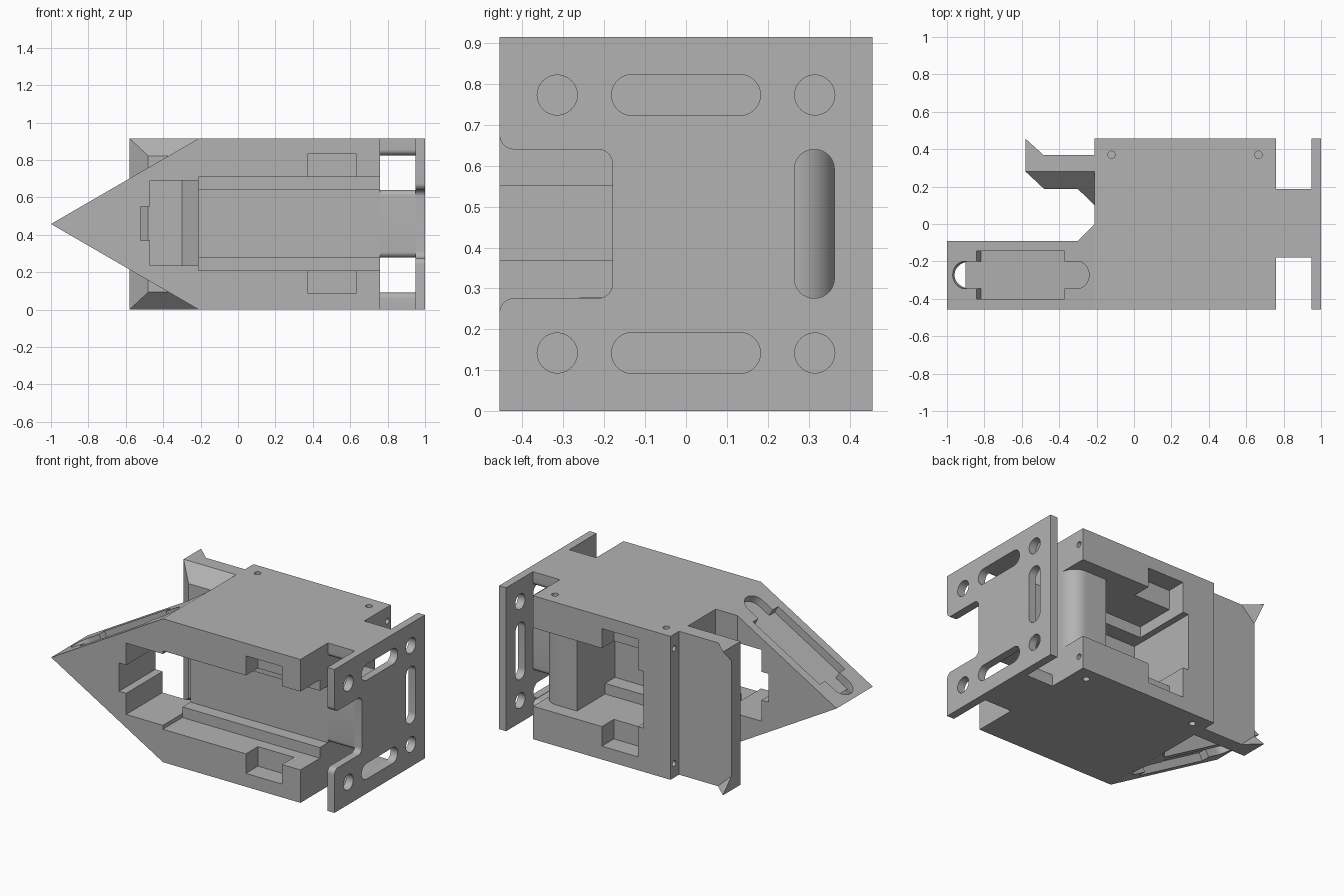
import bpy, bmesh, math
from mathutils import Vector, Matrix

if "Cube" in bpy.data.objects:
    bpy.data.objects.remove(bpy.data.objects["Cube"])

H, MID, W = 0.915, 0.4575, 0.456
grey = bpy.data.materials.new("plain grey")
grey.diffuse_color = (0.45, 0.45, 0.45, 1)
grey.use_nodes = True
grey.node_tree.nodes["Principled BSDF"].inputs["Base Color"].default_value = grey.diffuse_color


def make(name, bm):
    bmesh.ops.recalc_face_normals(bm, faces=bm.faces)
    me = bpy.data.meshes.new(name)
    bm.to_mesh(me)
    bm.free()
    me.materials.append(grey)
    ob = bpy.data.objects.new(name, me)
    bpy.context.collection.objects.link(ob)
    return ob


def prism(name, axis, pts, lo, hi, matrix=None):
    """Extrude a 2D outline along an axis: x takes (y,z), y takes (x,z), z takes (x,y)."""
    put = {'x': lambda p, t: (t, p[0], p[1]),
           'y': lambda p, t: (p[0], t, p[1]),
           'z': lambda p, t: (p[0], p[1], t)}[axis]
    bm = bmesh.new()
    a = [bm.verts.new(put(p, lo)) for p in pts]
    b = [bm.verts.new(put(p, hi)) for p in pts]
    bm.faces.new(a)
    bm.faces.new(b[::-1])
    for i in range(len(pts)):
        j = (i + 1) % len(pts)
        bm.faces.new((a[i], a[j], b[j], b[i]))
    if matrix:
        bm.transform(matrix)
    return make(name, bm)


def rect(x0, x1, y0, y1):
    return [(x0, y0), (x1, y0), (x1, y1), (x0, y1)]


def arc(cx, cy, r, a0, a1, n=8):
    return [(cx + r * math.cos(math.radians(a0 + (a1 - a0) * i / n)),
             cy + r * math.sin(math.radians(a0 + (a1 - a0) * i / n))) for i in range(n + 1)]


def circle(cx, cy, r, n=24):
    return arc(cx, cy, r, 0, 360 - 360 / n, n - 1)


def rounded(x0, x1, y0, y1, r):
    return (arc(x1 - r, y1 - r, r, 0, 90) + arc(x0 + r, y1 - r, r, 90, 180)
            + arc(x0 + r, y0 + r, r, 180, 270) + arc(x1 - r, y0 + r, r, 270, 360))


def boolean(ob, tool, op='DIFFERENCE'):
    m = ob.modifiers.new("cut", 'BOOLEAN')
    m.operation, m.solver, m.object = op, 'EXACT', tool
    bpy.context.view_layer.objects.active = ob
    bpy.ops.object.modifier_apply(modifier=m.name)
    bpy.data.objects.remove(tool)


def cut(ob, *args, **kw):
    boolean(ob, prism("cutter", *args, **kw))


# body with the pointed arm: plan outline intersected with side outline
body = prism("body", 'z', [(-1, -W), (.76, -W), (.76, W), (-.21, W), (-.21, 0),
                           (-.3, -.09), (-1, -.09)], 0, H)
boolean(body, prism("cutter", 'y', [(-1, MID), (-.21, 0), (.9, 0), (.9, H), (-.21, H)], -.7, .7),
        'INTERSECT')

# front channel, stepped, running through the arm
cut(body, 'y', rect(-.211, .9, .21, .71), -.6, -.26)
cut(body, 'y', rect(-.211, .9, .278, .64), -.3, -.18)
cut(body, 'y', rect(-.47, -.21, .235, .69), -.6, .02)
cut(body, 'y', rect(-.52, -.46, .37, .55), -.6, .02)
cut(body, 'y', rect(.375, .63, .085, .835), -.6, -.335)
# back channel, stepped, open to the right
cut(body, 'y', rect(.02, .9, .21, .71), .08, .6)
cut(body, 'y', rect(-.02, .9, .278, .64), -.02, .6)
cut(body, 'y', rect(.02, .275, .085, .835), .335, .6)

# slots sunk into both slopes of the arm
r, cy, hw = .0725, -.2725, .1275
s0, s1, e0, e1 = .182, .727, .035 + r, .878 - r
slot = ([(s0, cy - r), (s0, cy - hw), (s1, cy - hw), (s1, cy - r)]
        + arc(e1, cy, r, -90, 90, 16)
        + [(s1, cy + r), (s1, cy + hw), (s0, cy + hw), (s0, cy + r)]
        + arc(e0, cy, r, 90, 270, 16))
for s in (1, -1):
    mat = (Matrix.Translation((-1, 0, MID)) @ Matrix.Diagonal((1, 1, s, 1))
           @ Matrix.Rotation(-math.atan2(MID, .79), 4, 'Y'))
    cut(body, 'z', slot, -.05, .1, matrix=mat)

# screw holes
for x in (-.12, .665):
    for z in (0, H):
        cut(body, 'z', circle(x, .37, .02, 16), z - .1, z + .1)
for z in (.09, H - .09):
    for x in (-.21, .76):
        cut(body, 'x', circle(.42, z, .018, 16), x - .1, x + .1)

# rounded tie column inside the back channel
column = prism("tie_column", 'z', [(.515, -.021), (.76, -.021)] + arc(.66, .265, .1, 0, 90, 12)
               + [(.515, .365)], .209, .711)

# neck bars joining the body to the mounting plate
middle = prism("neck_middle", 'x', rounded(-.18, .187, .278, .64, .03), .75, .955)
f = .03
top_bar = arc(-.18 + f, .825 + f, f, 180, 270) + arc(.187 - f, .825 + f, f, 270, 360) \
    + [(.187, H), (-.18, H)]
prism("neck_top", 'x', top_bar, .755, .955)
prism("neck_bottom", 'x', [(y, H - z) for y, z in top_bar], .755, .955)

# mounting plate with a notch and slots
lo, hi, q = .276, .64, .035
plate = prism("mounting_plate", 'x',
              [(-W, 0), (W, 0), (W, H), (-W, H)]
              + arc(-W + q, hi + q, q, 180, 270) + arc(-.18 - q, hi - q, q, 90, 0)
              + arc(-.18 - q, lo + q, q, 0, -90) + arc(-W + q, lo - q, q, 90, 180), .95, 1)
for z in (.142, H - .142):
    for y in (-.315, .315):
        cut(plate, 'x', circle(y, z, .049, 32), .9, 1.1)
    cut(plate, 'x', rounded(-.182, .182, z - .05, z + .05, .0499), .9, 1.1)
cut(plate, 'x', rounded(.265, .363, lo, hi, .0489), .9, 1.1)

# rear flap with chamfered border
flap = prism("rear_flap", 'z', [(-.58, .37), (-.58, .28), (-.48, .187), (-.3, .187),
                                (-.21, .1), (-.205, .1), (-.205, .37)], 0, H)
boolean(flap, prism("cutter", 'x', [(.4, 0), (.4, H), (.28, H), (.05, H - .23), (.05, .23),
                                    (.28, 0)], -.8, 0), 'INTERSECT')

# corner spikes on the flap
for name, z, d in (("spike_top", H, -.09), ("spike_bottom", 0, .09)):
    bm = bmesh.new()
    v = [bm.verts.new(p) for p in ((-.58, .37, z), (-.485, .37, z), (-.58, .37, z + d),
                                   (-.58, W, z))]
    for t in ((0, 1, 2), (0, 1, 3), (0, 2, 3), (1, 2, 3)):
        bm.faces.new([v[i] for i in t])
    make(name, bm)

# smooth the curved walls, keep the edges sharp
bpy.ops.object.select_all(action='DESELECT')
for ob in bpy.context.collection.objects:
    ob.select_set(True)
bpy.context.view_layer.objects.active = body
bpy.ops.object.shade_smooth_by_angle(angle=math.radians(30))
